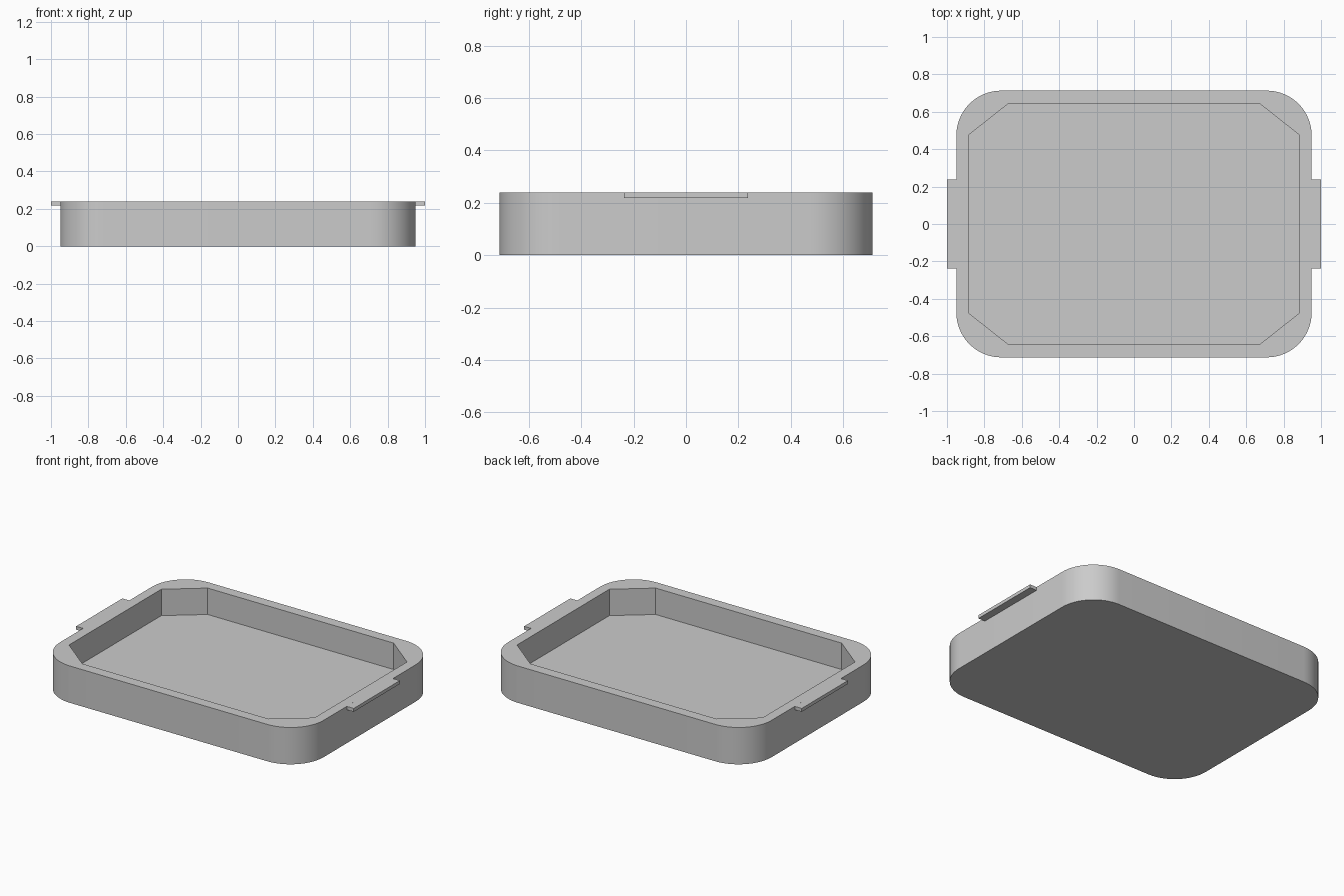
import bpy, bmesh
from math import cos, sin, pi

cube = bpy.data.objects.get("Cube")
if cube:
    bpy.data.objects.remove(cube)

HEIGHT, FLOOR = 0.24, 0.068
HALF_X, HALF_Y, RADIUS = 0.95, 0.713, 0.24
SIDES = ((1, 1), (-1, 1), (-1, -1), (1, -1))

grey = bpy.data.materials.new("plain grey")
grey.use_nodes = True
colour = (0.6, 0.6, 0.6, 1)
grey.diffuse_color = colour
grey.node_tree.nodes["Principled BSDF"].inputs["Base Color"].default_value = colour


def finish(bm, name):
    bmesh.ops.recalc_face_normals(bm, faces=bm.faces[:])
    mesh = bpy.data.meshes.new(name)
    bm.to_mesh(mesh)
    bm.free()
    mesh.materials.append(grey)
    obj = bpy.data.objects.new(name, mesh)
    bpy.context.collection.objects.link(obj)
    return obj


def rounded_outline(steps=16):
    points = []
    for corner, (sx, sy) in enumerate(SIDES):
        for i in range(steps + 1):
            a = (corner + i / steps) * pi / 2
            points.append((sx * (HALF_X - RADIUS) + RADIUS * cos(a),
                           sy * (HALF_Y - RADIUS) + RADIUS * sin(a)))
    return points


def octagon_outline(x, y, cut_x, cut_y):
    points = []
    for sx, sy in SIDES:
        pair = [(sx * x, sy * (y - cut_y)), (sx * (x - cut_x), sy * y)]
        points += pair if sx == sy else pair[::-1]
    return points


def wall(bm, outline, cap_z):
    """Vertical wall from the rim down to a capped level; returns the rim edges."""
    top = [bm.verts.new((x, y, HEIGHT)) for x, y in outline]
    low = [bm.verts.new((x, y, cap_z)) for x, y in outline]
    n = len(top)
    for i in range(n):
        j = (i + 1) % n
        bm.faces.new((low[i], low[j], top[j], top[i]))
    bm.faces.new(low)
    return [bm.edges.get((top[i], top[(i + 1) % n])) for i in range(n)]


# Tray body: rounded outside, chamfered recess, flat rim between them
bm = bmesh.new()
rim = wall(bm, rounded_outline(), 0)
rim += wall(bm, octagon_outline(0.885, 0.645, 0.215, 0.17), FLOOR)
bmesh.ops.triangle_fill(bm, edges=rim, use_beauty=True, normal=(0, 0, 1))
tray = finish(bm, "tray_body")
bpy.ops.object.select_all(action="DESELECT")
tray.select_set(True)
bpy.context.view_layer.objects.active = tray
bpy.ops.object.shade_smooth_by_angle(angle=pi / 6)

# Thin grip tabs on both ends, flush with the rim
for side, name in ((1, "left_grip"), (-1, "right_grip")):
    bm = bmesh.new()
    bmesh.ops.create_cube(bm, size=1)
    bmesh.ops.scale(bm, vec=(1 - HALF_X, 0.475, 0.022), verts=bm.verts)
    bmesh.ops.translate(bm, vec=(side * (1 + HALF_X) / 2, 0, HEIGHT - 0.011), verts=bm.verts)
    finish(bm, name)
